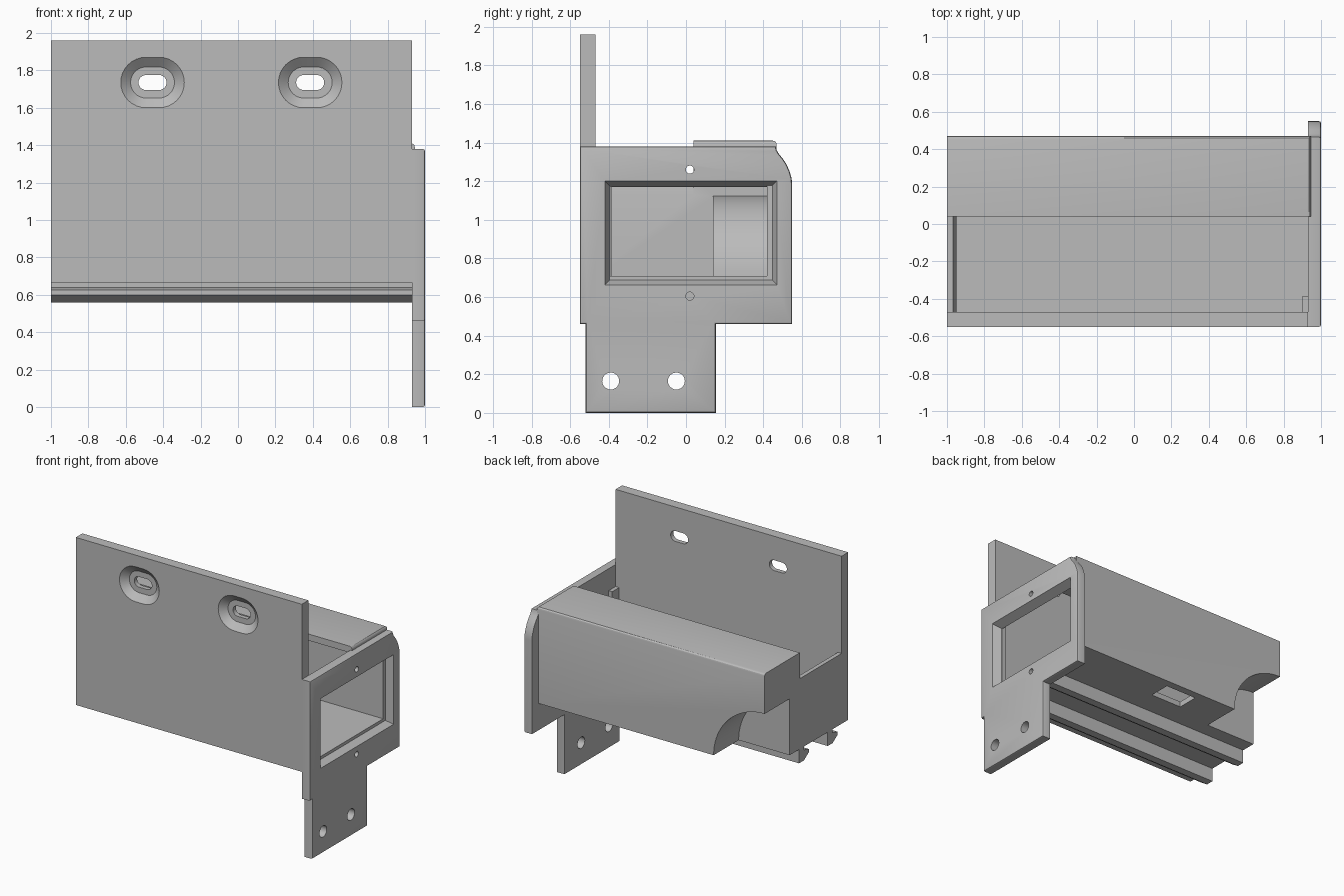
import bpy, bmesh, math
from mathutils import Vector

if "Cube" in bpy.data.objects:
    bpy.data.objects.remove(bpy.data.objects["Cube"])

grey = bpy.data.materials.new("light grey")
grey.diffuse_color = (0.5, 0.5, 0.5, 1)
grey.use_nodes = True
grey.node_tree.nodes["Principled BSDF"].inputs["Base Color"].default_value = grey.diffuse_color


def finish(name, bm):
    bmesh.ops.recalc_face_normals(bm, faces=bm.faces)
    me = bpy.data.meshes.new(name)
    bm.to_mesh(me)
    bm.free()
    me.materials.append(grey)
    ob = bpy.data.objects.new(name, me)
    bpy.context.collection.objects.link(ob)
    return ob


def loft(name, ring_a, ring_b, bevel=None):
    """Solid between two matching rings of 3D points; bevel = (edge test, width, segments)."""
    bm = bmesh.new()
    a = [bm.verts.new(p) for p in ring_a]
    b = [bm.verts.new(p) for p in ring_b]
    bm.faces.new(a)
    bm.faces.new(b)
    for i in range(len(a)):
        j = (i + 1) % len(a)
        bm.faces.new((a[i], a[j], b[j], b[i]))
    if bevel:
        bmesh.ops.recalc_face_normals(bm, faces=bm.faces)
        test, width, seg = bevel
        edges = [e for e in bm.edges if test(e.verts[0].co, e.verts[1].co)]
        bmesh.ops.bevel(bm, geom=edges, offset=width, segments=seg,
                        affect='EDGES', profile=0.5)
    return finish(name, bm)


def prism_x(name, pts, x0, x1, bevel=None):
    return loft(name, [(x0, y, z) for y, z in pts], [(x1, y, z) for y, z in pts], bevel)


def prism_y(name, pts, y0, y1):
    return loft(name, [(x, y0, z) for x, z in pts], [(x, y1, z) for x, z in pts])


def box(name, x0, x1, y0, y1, z0, z1, bevel=None):
    return prism_x(name, [(y0, z0), (y1, z0), (y1, z1), (y0, z1)], x0, x1, bevel)


def circle(u, v, r, n=24, start=0.0, sweep=2 * math.pi):
    return [(u + r * math.cos(start + sweep * i / n), v + r * math.sin(start + sweep * i / n))
            for i in range(n)]


def oval(u, v, w, h, n=16):
    """Stadium outline, w wide and h high."""
    r, d = h / 2, w / 2 - h / 2
    pts = []
    for side, start in ((1, -math.pi / 2), (-1, math.pi / 2)):
        for i in range(n + 1):
            t = start + math.pi * i / n
            pts.append((u + side * d + r * math.cos(t), v + r * math.sin(t)))
    return pts


def boolean(ob, cutter, op='DIFFERENCE'):
    m = ob.modifiers.new("cut", 'BOOLEAN')
    m.operation, m.solver, m.object = op, 'EXACT', cutter
    bpy.context.view_layer.objects.active = ob
    bpy.ops.object.modifier_apply(modifier=m.name)
    bpy.data.objects.remove(cutter)


# Front mounting plate with two countersunk slots
plate = box("mounting_plate", -1, 0.93, -0.55, -0.47, 0.667, 1.96)
for x in (-0.457, 0.386):
    sink = [[(u, y, v) for u, v in oval(x, 1.735, w, h)]
            for y, w, h in ((-0.56, 0.363, 0.293), (-0.505, 0.235, 0.166))]
    boolean(plate, loft("countersink", *sink))
    boolean(plate, prism_y("slot", oval(x, 1.735, 0.15, 0.08), -0.6, -0.4))

# Housing: hollow body with an open top beside the hood
body = box("housing", -1, 0.945, -0.475, 0.47, 0.667, 1.41,
           (lambda a, b: min(a.z, b.z) > 1.4 and
            (min(a.y, b.y) > 0.46 or min(a.x, b.x) > 0.94), 0.02, 3))
boolean(body, box("cavity", -0.95, 1.1, -0.47, 0.42, 0.71, 1.36))
boolean(body, box("top_opening", -1.1, 1.1, -0.6, 0.04, 1.21, 1.6))
boolean(body, prism_y("wall_chamfer", [(-0.97, 1.22), (-0.93, 1.22), (-0.93, 1.13), (-0.95, 1.13)],
                      -0.47, 0.04))

# Rounded recess in the lower rear corner, with its inner shell
quarter = [(-0.99, 0.68)] + circle(-0.99, 0.68, 0.445, 24, 0, math.pi / 2) + [(-0.99, 1.125)]
boolean(body, prism_y("recess_shell", quarter, 0.14, 0.45), 'UNION')
boolean(body, prism_y("recess", circle(-1, 0.667, 0.435, 96, 0.01), 0.165, 0.6))
boolean(body, box("floor_slot", -0.24, 0.03, 0.24, 0.41, 0.6, 0.8))

# End flange with lower tab, rounded rear shoulder, window and holes
outline = [(-0.52, 0), (0.155, 0), (0.155, 0.46), (0.55, 0.46), (0.55, 1.18), (0.547, 1.215),
           (0.537, 1.25), (0.522, 1.285), (0.503, 1.315), (0.482, 1.34), (0.47, 1.36),
           (0.465, 1.38), (-0.55, 1.38), (-0.55, 0.46), (-0.52, 0.46)]
flange = prism_x("end_flange", outline, 0.93, 1.0,
                 (lambda a, b: min(a.x, b.x) > 0.99, 0.012, 2))


def window(x, grow):
    y0, y1, z0, z1 = -0.39 - grow, 0.44 + grow, 0.694 - grow, 1.17 + grow
    return [(x, y0, z0), (x, y1, z0), (x, y1, z1), (x, y0, z1)]


boolean(flange, loft("window_cut", window(0.92, -0.004), window(1.01, 0.035)))
for y, z, r in ((0.02, 1.26, 0.021), (0.02, 0.605, 0.021), (-0.39, 0.165, 0.044), (-0.05, 0.165, 0.044)):
    boolean(flange, prism_x("hole", circle(y, z, r), 0.9, 1.1))

# Corner post inside the housing
post = box("corner_post", 0.9, 0.935, -0.475, -0.385, 0.70, 1.21)

# Two hooked rails under the floor
for name, dy in (("front_rail", 0.0), ("rear_rail", 0.35)):
    hook = [(-0.30, 0.68), (-0.30, 0.56), (-0.36, 0.56), (-0.42, 0.60), (-0.42, 0.625),
            (-0.36, 0.64), (-0.36, 0.68)]
    prism_x(name, [(y + dy, z) for y, z in hook], -1, 0.935)

# Smooth the curved faces, keep edges sharp
for ob in bpy.context.collection.objects:
    ob.select_set(True)
bpy.context.view_layer.objects.active = body
bpy.ops.object.shade_smooth_by_angle(angle=math.radians(30))
